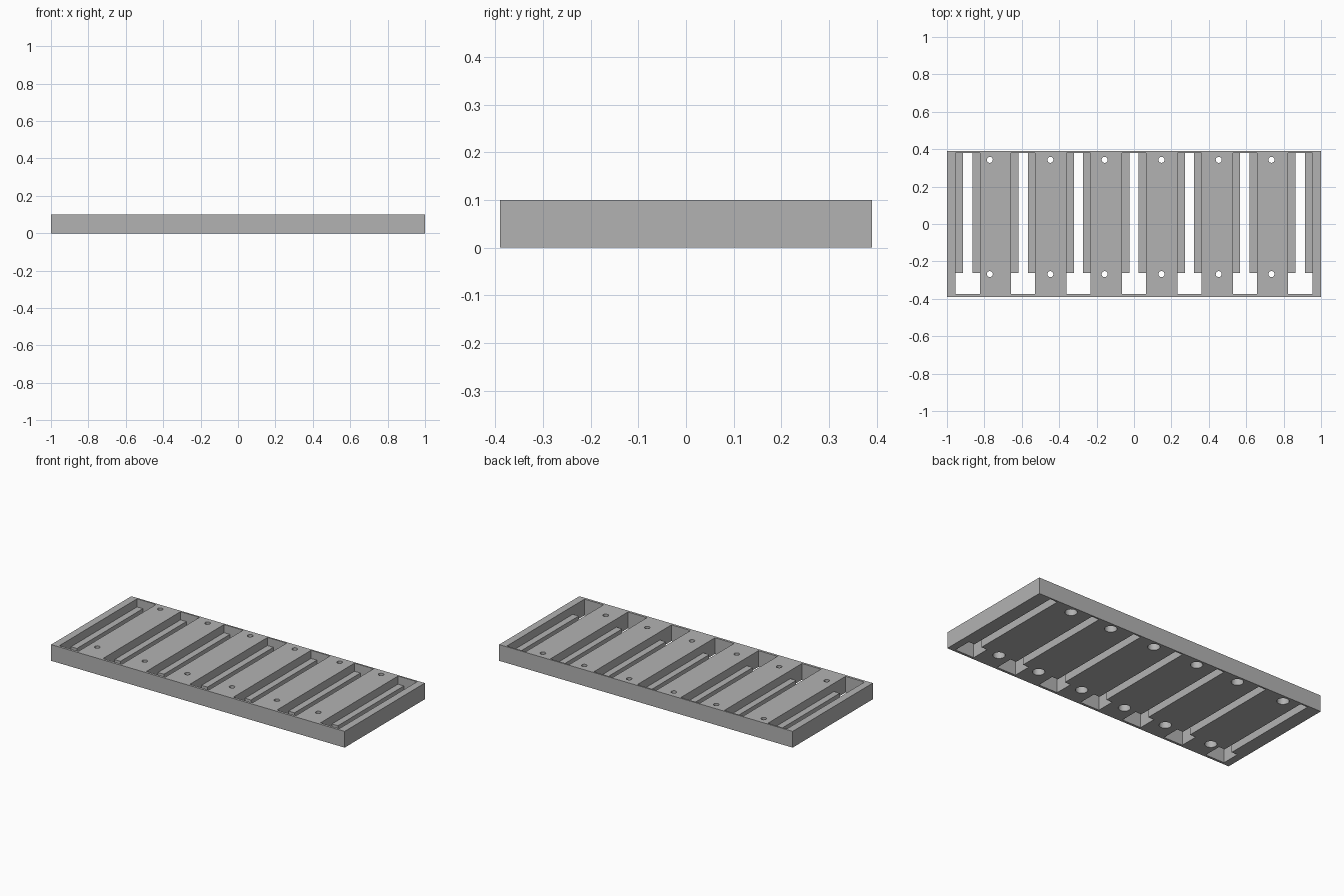
import bpy
import bmesh
from mathutils import Matrix, Vector

if "Cube" in bpy.data.objects:
    bpy.data.objects.remove(bpy.data.objects["Cube"], do_unlink=True)

HEIGHT = 0.1
LEDGE_Z = 0.05
SLOT_CENTRES = [0.2965 * i for i in range(-3, 4)]
SLOT_HALF, GAP_HALF = 0.065, 0.025
SLOT_FRONT, SLOT_STEP, SLOT_BACK = -0.375, -0.262, 0.38
HOLE_XS = [-0.771, -0.447, -0.157, 0.147, 0.453, 0.735]
HOLE_YS = [-0.268, 0.343]


def prism(bm, outline, z0, z1):
    """Extrude a flat outline upward into a closed solid."""
    face = bm.faces.new([bm.verts.new((x, y, z0)) for x, y in outline])
    top = bmesh.ops.extrude_face_region(bm, geom=[face])["geom"]
    verts = [v for v in top if isinstance(v, bmesh.types.BMVert)]
    bmesh.ops.translate(bm, verts=verts, vec=Vector((0, 0, z1 - z0)))


def box_outline(x0, x1, y0, y1):
    return [(x0, y0), (x1, y0), (x1, y1), (x0, y1)]


def cylinder(bm, x, y, radius, z0, z1):
    bmesh.ops.create_cone(bm, cap_ends=True, segments=32, radius1=radius,
                          radius2=radius, depth=z1 - z0,
                          matrix=Matrix.Translation((x, y, (z0 + z1) / 2)))


def finish(bm, name):
    bmesh.ops.recalc_face_normals(bm, faces=bm.faces)
    mesh = bpy.data.meshes.new(name)
    bm.to_mesh(mesh)
    bm.free()
    obj = bpy.data.objects.new(name, mesh)
    bpy.context.collection.objects.link(obj)
    return obj


def cut(target, bm, name):
    """Subtract a cutter from the target, then discard it."""
    cutter = finish(bm, name)
    cutter.hide_render = True
    mod = target.modifiers.new(name, "BOOLEAN")
    mod.operation = "DIFFERENCE"
    mod.solver = "EXACT"
    mod.object = cutter
    bpy.ops.object.modifier_apply(modifier=name)
    bpy.data.objects.remove(cutter, do_unlink=True)


# Solid plate
bm = bmesh.new()
prism(bm, box_outline(-1, 1, -0.39, 0.39), 0, HEIGHT)
plate = finish(bm, "slotted_plate")
bpy.context.view_layer.objects.active = plate
plate.select_set(True)

# Keyhole openings through the full thickness: wide at the front, narrow behind
bm = bmesh.new()
for c in SLOT_CENTRES:
    w, g = SLOT_HALF, GAP_HALF
    prism(bm, [(c - w, SLOT_FRONT), (c + w, SLOT_FRONT), (c + w, SLOT_STEP),
               (c + g, SLOT_STEP), (c + g, SLOT_BACK), (c - g, SLOT_BACK),
               (c - g, SLOT_STEP), (c - w, SLOT_STEP)], -0.05, HEIGHT + 0.05)
cut(plate, bm, "keyhole_cutter")

# Wide pockets above the ledges
bm = bmesh.new()
for c in SLOT_CENTRES:
    prism(bm, box_outline(c - SLOT_HALF, c + SLOT_HALF, SLOT_FRONT, SLOT_BACK),
          LEDGE_Z, HEIGHT + 0.05)
cut(plate, bm, "pocket_cutter")

# Screw holes, counterbored from below
for name, radius, z0, z1 in (("screw_cutter", 0.016, -0.05, HEIGHT + 0.05),
                             ("counterbore_cutter", 0.034, -0.05, 0.05)):
    bm = bmesh.new()
    for x in HOLE_XS:
        for y in HOLE_YS:
            cylinder(bm, x, y, radius, z0, z1)
    cut(plate, bm, name)

# Plain grey finish
grey = bpy.data.materials.new("grey")
grey.use_nodes = True
colour = (0.45, 0.45, 0.45, 1)
grey.diffuse_color = colour
grey.node_tree.nodes["Principled BSDF"].inputs["Base Color"].default_value = colour
plate.data.materials.clear()
plate.data.materials.append(grey)
bpy.ops.object.shade_smooth_by_angle(angle=0.6)
